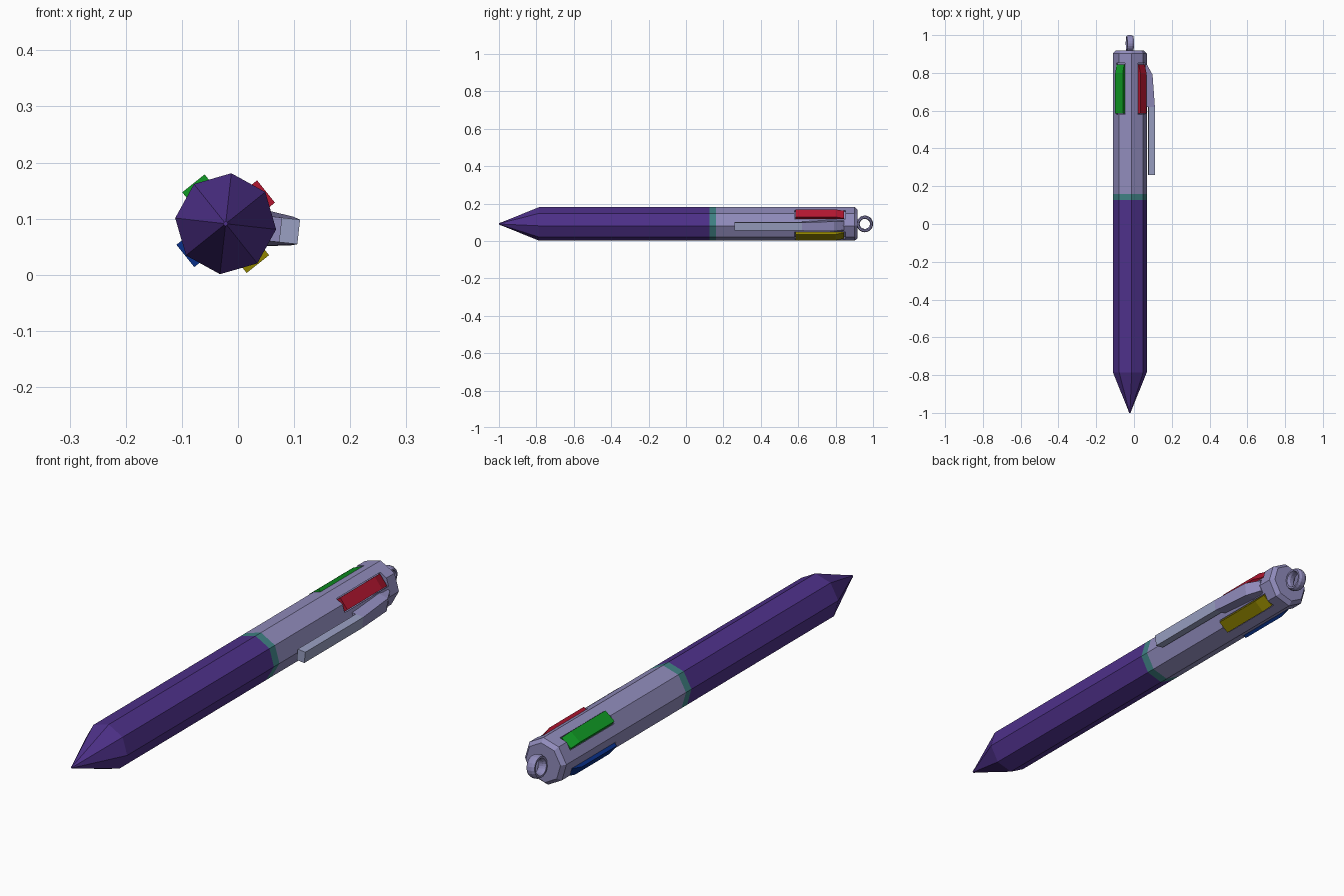
import bpy, bmesh, math

if "Cube" in bpy.data.objects:
    bpy.data.objects.remove(bpy.data.objects["Cube"])

CX, CZ, R = -0.022, 0.091, 0.0905
A0 = math.radians(-6.4)          # direction of the clip corner


def place(y, r, t, ang):
    """Point at length y, distance r along direction ang, sideways offset t."""
    c, s = math.cos(ang), math.sin(ang)
    return (CX + r * c - t * s, y, CZ + r * s + t * c)


def material(name, rgb):
    m = bpy.data.materials.new(name)
    m.diffuse_color = (*rgb, 1)
    m.use_nodes = True
    m.node_tree.nodes["Principled BSDF"].inputs["Base Color"].default_value = m.diffuse_color
    return m


def loft(name, rings, mat, closed=False):
    """Join equal rings of points with quads; cap the ends unless closed."""
    bm = bmesh.new()
    vs = [[bm.verts.new(p) for p in ring] for ring in rings]
    n = len(vs[0])
    pairs = list(zip(vs, vs[1:])) + ([(vs[-1], vs[0])] if closed else [])
    for a, b in pairs:
        for i in range(n):
            j = (i + 1) % n
            bm.faces.new((a[i], a[j], b[j], b[i]))
    if not closed:
        bm.faces.new(vs[0])
        bm.faces.new(vs[-1])
    bmesh.ops.recalc_face_normals(bm, faces=bm.faces[:])
    me = bpy.data.meshes.new(name)
    bm.to_mesh(me)
    bm.free()
    if mat:
        me.materials.append(mat)
    ob = bpy.data.objects.new(name, me)
    bpy.context.collection.objects.link(ob)
    return ob


def octagon_body(name, profile, mat):
    rings = [[place(y, r, 0, A0 + k * math.pi / 4) for k in range(8)] for y, r in profile]
    return loft(name, rings, mat)


def slab(name, profile, half_width, ang, mat):
    """Side profile of (y, r) points extruded sideways."""
    return loft(name, [[place(y, r, t, ang) for y, r in profile]
                       for t in (-half_width, half_width)], mat)


purple = material("purple", (0.075, 0.03, 0.25))
lavender = material("lavender", (0.28, 0.26, 0.50))
pale = material("pale_lavender", (0.32, 0.35, 0.54))
teal = material("teal", (0.05, 0.22, 0.23))
colours = {
    "red": (0.45, 0.008, 0.03), "green": (0.005, 0.32, 0.018),
    "blue": (0.003, 0.03, 0.25), "yellow": (0.28, 0.23, 0.0)}

# Grip with cone and nib, band, barrel with chamfered end
octagon_body("grip", [(-1, 0.004), (-0.98, 0.011), (-0.785, R), (0.126, R)], purple)
octagon_body("band", [(0.126, R), (0.16, R)], teal)
barrel = octagon_body("barrel", [(0.16, R), (0.902, R), (0.918, 0.076)], lavender)

# Four sliding buttons on alternate corners, each in its own slot
for k, (name, rgb) in enumerate(colours.items()):
    ang = A0 + math.pi / 4 + k * math.pi / 2
    cutter = slab(name + "_slot_cutter",
                  [(0.58, 0.068), (0.58, 0.12), (0.852, 0.12), (0.852, 0.068)],
                  0.029, ang, None)
    mod = barrel.modifiers.new("slot", 'BOOLEAN')
    mod.object = cutter
    mod.solver = 'EXACT'
    bpy.context.view_layer.objects.active = barrel
    bpy.ops.object.modifier_apply(modifier=mod.name)
    bpy.data.objects.remove(cutter)
    slab(name + "_button",
         [(0.585, 0.06), (0.585, 0.092), (0.80, 0.092), (0.845, 0.08), (0.845, 0.06)],
         0.0255, ang, material(name, rgb))

# Clip: flared root sloping out of the barrel, then a straight free bar
# each section: y, inner r, outer r, inner half width, outer half width
root = [(0.62, 0.075, 0.131, 0.022, 0.022), (0.79, 0.07, 0.118, 0.032, 0.026),
        (0.845, 0.07, 0.088, 0.032, 0.022)]
bar = [(0.26, 0.098, 0.131, 0.022, 0.022), (0.62, 0.098, 0.131, 0.022, 0.022)]
for name, sections, mat in (("clip_root", root, lavender), ("clip_bar", bar, pale)):
    loft(name, [[place(y, ri, -wi, A0), place(y, ri, wi, A0),
                 place(y, ro, wo, A0), place(y, ro, -wo, A0)]
                for y, ri, ro, wi, wo in sections], mat)

# Loop at the end, a ring with an oval cross-section
rings = []
for i in range(20):
    a = 2 * math.pi * i / 20
    ring = []
    for j in range(8):
        b = 2 * math.pi * (j + 0.5) / 8
        rad = 0.036 + 0.009 * math.cos(b)
        ring.append(place(0.956 + rad * math.cos(a), 0.019 * math.sin(b),
                          rad * math.sin(a), A0))
    rings.append(ring)
loft("end_loop", rings, lavender, closed=True)
